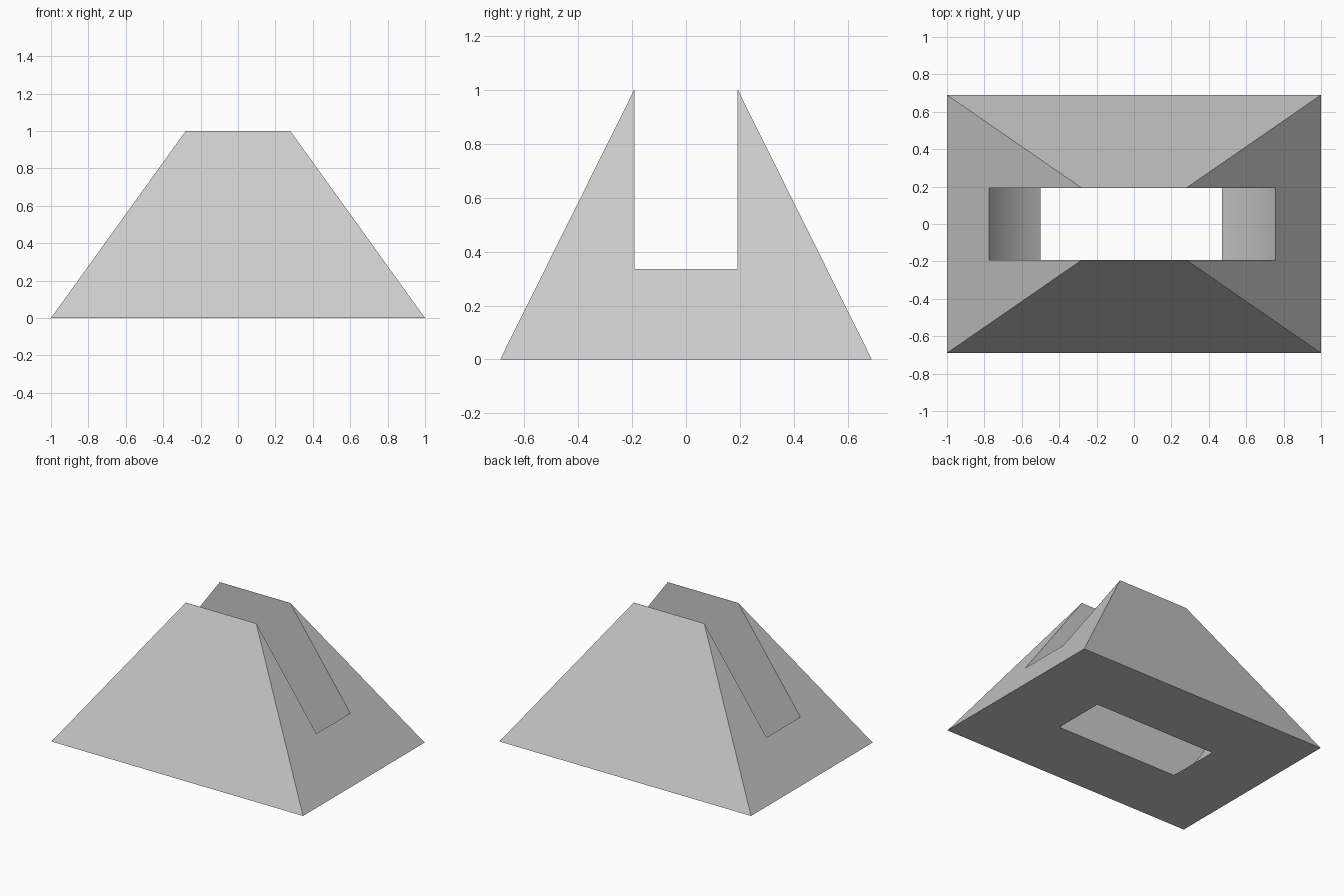
import bpy
import bmesh

cube = bpy.data.objects.get("Cube")
if cube:
    bpy.data.objects.remove(cube, do_unlink=True)

# Single plain grey
grey = bpy.data.materials.new("light_grey")
grey.use_nodes = True
colour = (0.6, 0.6, 0.6, 1)
grey.diffuse_color = colour
grey.node_tree.nodes["Principled BSDF"].inputs["Base Color"].default_value = colour

# Four-sided body: a box with its top pulled in
bpy.ops.mesh.primitive_cube_add(size=2, location=(0, 0, 0.5))
body = bpy.context.object
body.name = "wedge_body"
body.data.materials.append(grey)
bm = bmesh.new()
bm.from_mesh(body.data)
for v in bm.verts:
    top = v.co.z > 0
    v.co.x *= 0.28 if top else 1.0
    v.co.y *= 0.193 if top else 0.69
    v.co.z *= 0.5
bm.to_mesh(body.data)
bm.free()

# Round slot cutter, lying along y
bpy.ops.mesh.primitive_cylinder_add(
    vertices=128, radius=0.855, depth=0.384,
    location=(-0.014, 0, 0.704), rotation=(1.570796, 0, 0))
cutter = bpy.context.object
cutter.name = "slot_cutter"
cutter.data.materials.append(grey)
cutter.hide_render = True
cutter.display_type = 'WIRE'

# Cut the slot through the top and out of the base
cut = body.modifiers.new("slot", 'BOOLEAN')
cut.operation = 'DIFFERENCE'
cut.solver = 'EXACT'
cut.object = cutter
bpy.ops.object.select_all(action='DESELECT')
body.select_set(True)
bpy.context.view_layer.objects.active = body
bpy.ops.object.modifier_apply(modifier=cut.name)
bpy.data.objects.remove(cutter, do_unlink=True)
bpy.ops.object.shade_smooth_by_angle(angle=0.35)
